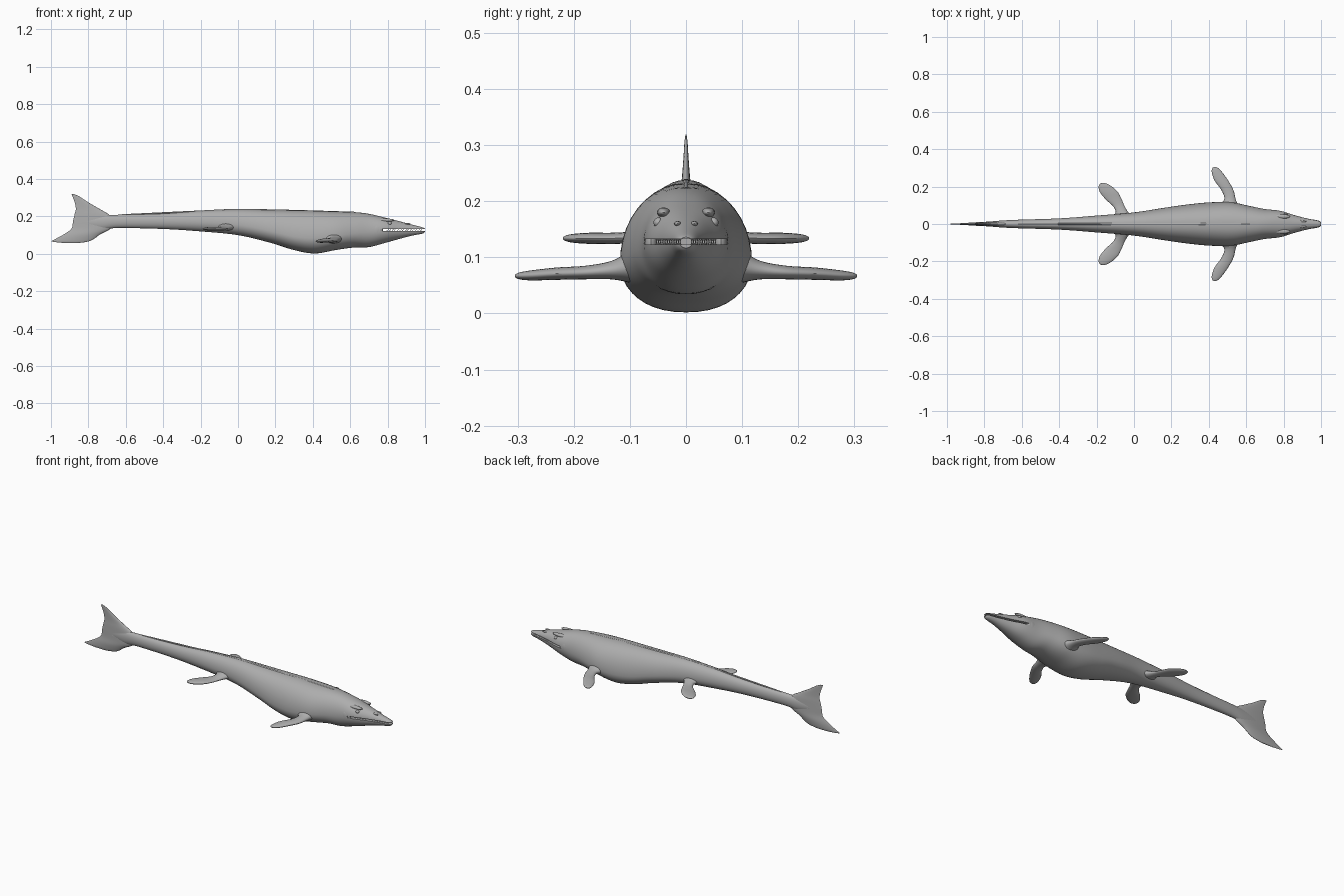
import bpy, bmesh, math
from mathutils import Vector

cube = bpy.data.objects.get("Cube")
if cube:
    bpy.data.objects.remove(cube, do_unlink=True)

skin = bpy.data.materials.new("grey_skin")
skin.use_nodes = True
GREY = (0.42, 0.42, 0.42, 1)
skin.diffuse_color = GREY
bsdf = next(n for n in skin.node_tree.nodes if n.type == 'BSDF_PRINCIPLED')
bsdf.inputs["Base Color"].default_value = GREY
bsdf.inputs["Roughness"].default_value = 0.7


def smooth_rows(rows, steps):
    """Catmull-Rom interpolation between rows of numbers."""
    out = []
    for i in range(len(rows) - 1):
        a, b, c, d = (rows[max(0, min(len(rows) - 1, i + k))] for k in (-1, 0, 1, 2))
        for s in range(steps):
            t = s / steps
            out.append([q + t / 2 * (r - p + t * (2 * p - 5 * q + 4 * r - u + t * (3 * (q - r) + u - p)))
                        for p, q, r, u in zip(a, b, c, d)])
    return out + [list(rows[-1])]


def finish(name, bm, angle=40):
    bmesh.ops.recalc_face_normals(bm, faces=bm.faces)
    mesh = bpy.data.meshes.new(name)
    bm.to_mesh(mesh)
    bm.free()
    obj = bpy.data.objects.new(name, mesh)
    bpy.context.collection.objects.link(obj)
    mesh.materials.append(skin)
    activate(obj)
    bpy.ops.object.shade_smooth_by_angle(angle=math.radians(angle))
    return obj


def activate(obj):
    bpy.ops.object.select_all(action='DESELECT')
    obj.select_set(True)
    bpy.context.view_layer.objects.active = obj


def loft(name, rows, ring, steps=5, sides=32):
    """Skin the closed rings that ring(row, angle) gives along the rows."""
    bm = bmesh.new()
    loops = [[bm.verts.new(ring(row, 2 * math.pi * k / sides)) for k in range(sides)]
             for row in smooth_rows(rows, steps)]
    for a, b in zip(loops, loops[1:]):
        for k in range(sides):
            j = (k + 1) % sides
            bm.faces.new((a[k], a[j], b[j], b[k]))
    bm.faces.new(loops[0])
    bm.faces.new(loops[-1])
    return finish(name, bm)


def carve(target, cutter):
    cutter.hide_render = True
    mod = target.modifiers.new("carve", 'BOOLEAN')
    mod.operation, mod.solver, mod.object = 'DIFFERENCE', 'EXACT', cutter
    activate(target)
    bpy.ops.object.modifier_apply(modifier=mod.name)
    bpy.data.objects.remove(cutter, do_unlink=True)
    bpy.ops.object.shade_smooth_by_angle(angle=math.radians(40))


def ellipsoid(name, centre, radii):
    bm = bmesh.new()
    bmesh.ops.create_uvsphere(bm, u_segments=20, v_segments=12, radius=1)
    bmesh.ops.scale(bm, vec=radii, verts=bm.verts)
    bmesh.ops.translate(bm, vec=centre, verts=bm.verts)
    return finish(name, bm)


# Body and head: x, bottom, top, half width, height share of the widest line
body_rows = [
    (-0.84, 0.150, 0.185, 0.006, 0.5), (-0.74, 0.130, 0.205, 0.016, 0.5),
    (-0.64, 0.138, 0.209, 0.022, 0.5), (-0.40, 0.133, 0.215, 0.030, 0.5),
    (-0.20, 0.120, 0.230, 0.045, 0.45), (0.0, 0.100, 0.238, 0.062, 0.4),
    (0.17, 0.060, 0.235, 0.088, 0.36), (0.30, 0.020, 0.233, 0.106, 0.34),
    (0.41, 0.002, 0.231, 0.116, 0.36), (0.52, 0.020, 0.227, 0.116, 0.36),
    (0.62, 0.034, 0.223, 0.096, 0.4), (0.70, 0.036, 0.214, 0.080, 0.45),
    (0.785, 0.058, 0.194, 0.070, 0.5), (0.86, 0.079, 0.175, 0.047, 0.5),
    (0.93, 0.097, 0.156, 0.029, 0.5), (0.985, 0.108, 0.142, 0.019, 0.5),
    (1.0, 0.117, 0.136, 0.011, 0.5)]


def body_ring(row, t):
    x, low, high, half, share = row
    mid = low + (high - low) * share
    c, s = math.cos(t), math.sin(t)
    y = half * math.copysign(abs(c) ** 0.9, c)
    return x, y, mid + s * ((high - mid) if s > 0 else (mid - low))


body = loft("body", body_rows, body_ring, steps=6, sides=40)

# Open mouth between the jaws
bm = bmesh.new()
bmesh.ops.create_cube(bm, size=1)
bmesh.ops.scale(bm, vec=(0.3, 0.3, 0.010), verts=bm.verts)
bmesh.ops.translate(bm, vec=(0.91, 0, 0.128), verts=bm.verts)
carve(body, finish("mouth_cutter", bm))

# Teeth along both jaws
bm = bmesh.new()
for side in (-1, 1):
    for i in range(14):
        x = 0.80 + 0.0138 * i
        y = side * (0.058 - 0.26 * (x - 0.80)) * 0.9
        for base, tip in ((0.134, 0.125), (0.122, 0.130)):
            shift = 0.003 if tip < base else -0.003
            ring = [bm.verts.new((x + shift + 0.0022 * math.cos(k * math.pi / 2),
                                  y + 0.0022 * math.sin(k * math.pi / 2), base)) for k in range(4)]
            point = bm.verts.new((x + shift, y, tip))
            bm.faces.new(ring)
            for k in range(4):
                bm.faces.new((ring[k], ring[(k + 1) % 4], point))
finish("teeth", bm, 20)

# Tail fluke: z, trailing x, leading x, half thickness
fluke_rows = [
    (0.058, -0.93, -0.85, 0.002), (0.066, -0.995, -0.80, 0.005), (0.080, -0.975, -0.77, 0.008),
    (0.105, -0.93, -0.735, 0.012), (0.135, -0.89, -0.68, 0.014), (0.175, -0.882, -0.66, 0.014),
    (0.210, -0.874, -0.69, 0.012), (0.240, -0.867, -0.74, 0.008), (0.275, -0.873, -0.80, 0.005),
    (0.305, -0.884, -0.845, 0.003), (0.319, -0.890, -0.875, 0.001)]


def fluke_ring(row, t):
    z, back, front, thick = row
    taper = 0.65 + 0.35 * math.cos(t)
    return ((back + front) / 2 + (front - back) / 2 * math.cos(t), thick * math.sin(t) * taper * 1.3, z)


fluke = loft("tail_fluke", fluke_rows, fluke_ring)

# Shallow hollows between the fluke rays
for side in (-1, 1):
    for x in (-0.83, -0.80, -0.765):
        carve(fluke, ellipsoid("hollow_cutter", (x, side * 0.017, 0.168), (0.009, 0.008, 0.016)))

# Flippers: y, trailing x, leading x, centre z, half thickness
front_rows = [
    (0.070, 0.43, 0.575, 0.085, 0.038), (0.105, 0.46, 0.555, 0.082, 0.026),
    (0.135, 0.483, 0.543, 0.077, 0.016), (0.180, 0.468, 0.532, 0.073, 0.012),
    (0.230, 0.432, 0.505, 0.071, 0.011), (0.275, 0.416, 0.473, 0.068, 0.009),
    (0.297, 0.418, 0.452, 0.067, 0.006), (0.305, 0.427, 0.439, 0.067, 0.002)]
rear_rows = [
    (0.030, -0.125, 0.01, 0.150, 0.025), (0.060, -0.098, -0.028, 0.142, 0.017),
    (0.095, -0.112, -0.050, 0.136, 0.011), (0.130, -0.150, -0.065, 0.134, 0.010),
    (0.170, -0.182, -0.086, 0.134, 0.010), (0.200, -0.189, -0.118, 0.134, 0.008),
    (0.214, -0.182, -0.142, 0.134, 0.005), (0.219, -0.172, -0.156, 0.134, 0.002)]

for side, word in ((1, "left"), (-1, "right")):
    def flipper_ring(row, t):
        y, back, front, z, thick = row
        return ((back + front) / 2 + (front - back) / 2 * math.cos(t), side * y, z + thick * math.sin(t))
    # Here +y is the side the flipper reaches towards
    loft("front_flipper_" + word, front_rows, flipper_ring, sides=24)
    loft("rear_flipper_" + word, rear_rows, flipper_ring, sides=24)

    # Brow ridge, eye, nostril rim and jaw muscle
    ellipsoid("brow_" + word, Vector((0.79, side * 0.040, 0.180)), (0.045, 0.012, 0.009))
    ellipsoid("eye_" + word, Vector((0.81, side * 0.049, 0.162)), (0.011, 0.009, 0.009))
    ellipsoid("nostril_" + word, Vector((0.90, side * 0.015, 0.160)), (0.022, 0.006, 0.005))
    ellipsoid("cheek_" + word, Vector((0.735, side * 0.062, 0.125)), (0.040, 0.014, 0.035))

# Low ridge along the back
loft("back_ridge", [(-0.62, 0.208, 0.003), (-0.2, 0.228, 0.005), (0.0, 0.236, 0.006),
                    (0.3, 0.231, 0.006), (0.62, 0.221, 0.004)],
     lambda r, t: (r[0], r[2] * math.cos(t), r[1] + 0.004 * math.sin(t)), sides=12)
